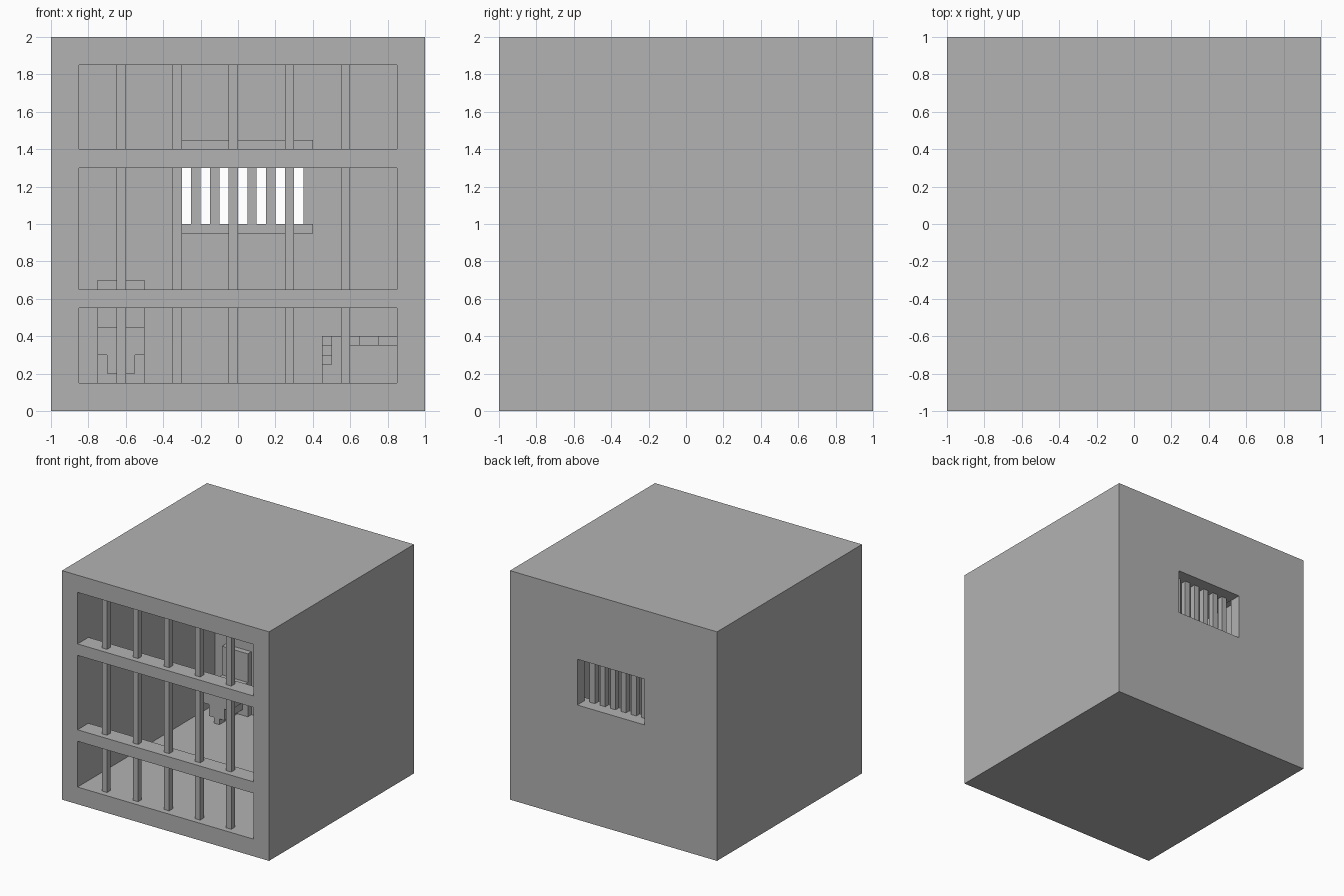
import bpy
import bmesh

default = bpy.data.objects.get("Cube")
if default:
    bpy.data.objects.remove(default, do_unlink=True)

# Single plain concrete colour
GREY = (0.448, 0.448, 0.448, 1)
concrete = bpy.data.materials.new("concrete_grey")
concrete.use_nodes = True
concrete.diffuse_color = GREY
concrete.node_tree.nodes["Principled BSDF"].inputs["Base Color"].default_value = GREY


def box(name, x, y, z):
    """Box from (min, max) ranges on each axis."""
    bm = bmesh.new()
    bmesh.ops.create_cube(bm, size=1)
    for v in bm.verts:
        for axis, (low, high) in enumerate((x, y, z)):
            v.co[axis] = high if v.co[axis] > 0 else low
    mesh = bpy.data.meshes.new(name)
    bm.to_mesh(mesh)
    bm.free()
    mesh.materials.append(concrete)
    obj = bpy.data.objects.new(name, mesh)
    bpy.context.collection.objects.link(obj)
    return obj


def cut(target, x, y, z):
    """Subtract a box from the target."""
    cutter = box("cutter", x, y, z)
    cutter.hide_render = True
    mod = target.modifiers.new("cut", "BOOLEAN")
    mod.operation = "DIFFERENCE"
    mod.solver = "EXACT"
    mod.object = cutter
    bpy.context.view_layer.objects.active = target
    bpy.ops.object.modifier_apply(modifier=mod.name)
    bpy.data.objects.remove(cutter, do_unlink=True)


# Cell shell: hollow room, three front openings, one back window
INNER = (-0.85, 0.85)
OPENINGS = ((0.15, 0.55), (0.65, 1.3), (1.4, 1.85))
shell = box("cell_shell", (-1, 1), (-1, 1), (0, 2))
cut(shell, INNER, (-0.85, 0.9), (0.15, 1.85))
for opening in OPENINGS:
    cut(shell, INNER, (-1.1, -0.8), opening)
cut(shell, (-0.3, 0.35), (0.8, 1.1), (1, 1.4))

# Front bars, in each opening
for row, opening in enumerate(OPENINGS):
    for i in range(5):
        x = -0.65 + 0.3 * i
        box(f"front_bar_{row}_{i}", (x, x + 0.05), (-0.95, -0.9), opening)

# Window bars held between two inner sills
BACK = (0.85, 0.9)
box("window_sill_lower", (-0.3, 0.4), BACK, (0.95, 1))
box("window_sill_upper", (-0.3, 0.4), BACK, (1.4, 1.45))
for i in range(6):
    x = -0.25 + 0.1 * i
    box(f"window_bar_{i}", (x, x + 0.05), BACK, (1, 1.4))

# Toilet: back panel, bowl and stepped pedestal
DEPTH = (0.6, 0.85)
box("toilet_back", (-0.75, -0.5), BACK, (0.15, 0.7))
bowl = box("toilet_bowl", (-0.75, -0.5), DEPTH, (0.3, 0.45))
cut(bowl, (-0.7, -0.55), (0.65, 0.8), (0.35, 0.5))
box("toilet_neck", (-0.7, -0.55), DEPTH, (0.2, 0.3))
box("toilet_foot", (-0.65, -0.6), DEPTH, (0.15, 0.2))

# Bench along the side wall, with end panel, outer steps and a pillow
box("bench_top", (0.6, 0.85), (-0.1, 0.9), (0.35, 0.4))
box("bench_panel", (0.5, 0.6), (-0.1, 0.9), (0.15, 0.4))
for i, z in enumerate(((0.15, 0.25), (0.25, 0.3), (0.3, 0.35), (0.35, 0.4))):
    box(f"bench_step_{i}", (0.45, 0.5), (-0.1 + 0.05 * i, 0.9), z)
box("bench_pillow", (0.65, 0.75), (-0.15, -0.1), (0.35, 0.4))
